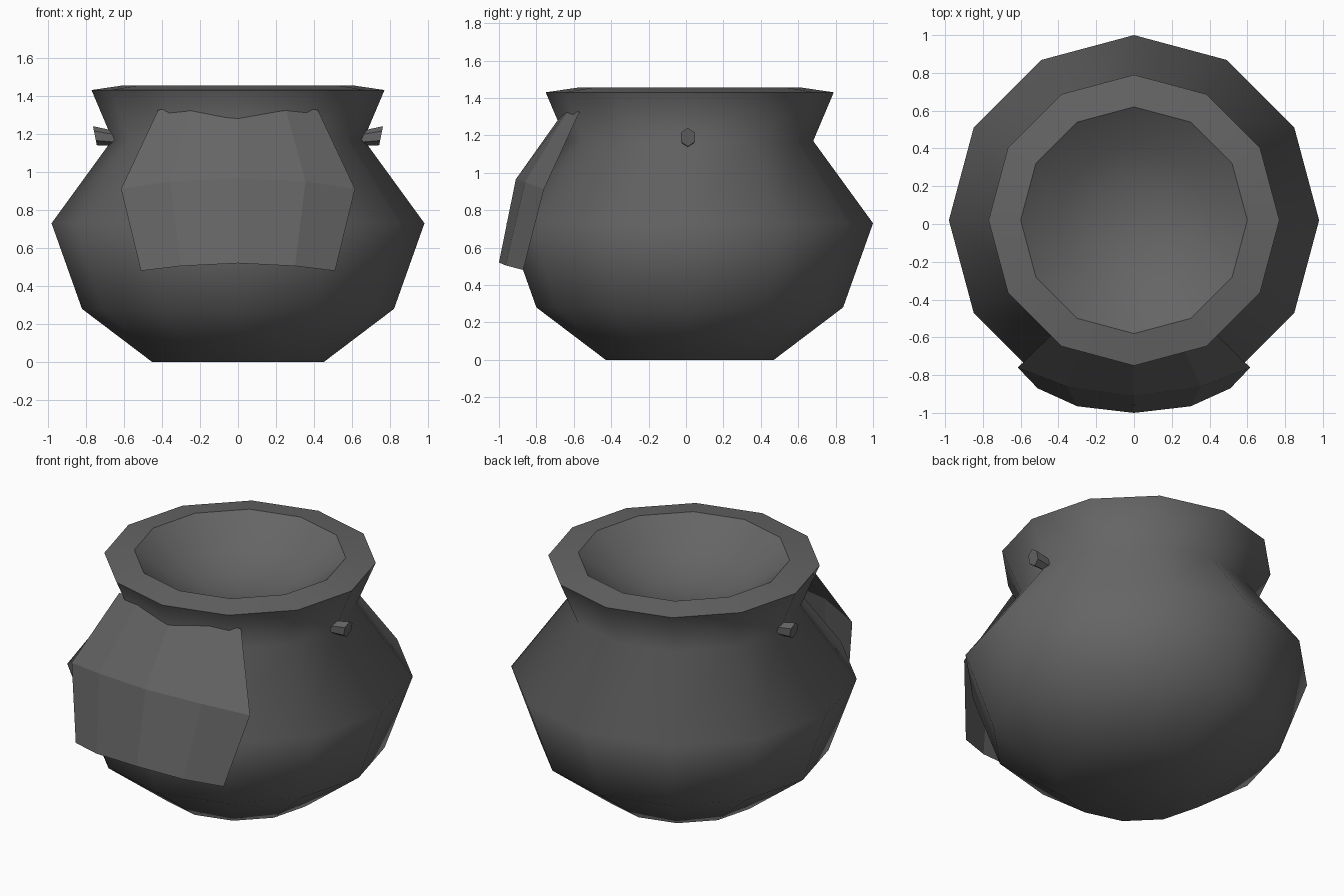
import bpy, bmesh, math

if "Cube" in bpy.data.objects:
    bpy.data.objects.remove(bpy.data.objects["Cube"])

iron = bpy.data.materials.new("dark iron grey")
iron.diffuse_color = (0.13, 0.13, 0.13, 1)
iron.use_nodes = True
iron.node_tree.nodes["Principled BSDF"].inputs["Base Color"].default_value = iron.diffuse_color

SIDES = 12
CENTRE_Y = 0.02


def make_object(name, bm, smooth=False):
    bmesh.ops.recalc_face_normals(bm, faces=bm.faces)
    for f in bm.faces:
        f.smooth = smooth
    mesh = bpy.data.meshes.new(name)
    bm.to_mesh(mesh)
    bm.free()
    mesh.materials.append(iron)
    obj = bpy.data.objects.new(name, mesh)
    bpy.context.collection.objects.link(obj)
    return obj


# Pot: twelve-sided lathe from base, over the rim, down into a shallow bowl
profile = [(0.45, 0), (0.82, 0.28), (0.98, 0.73), (0.66, 1.17), (0.77, 1.43),
           (0.60, 1.455), (0.40, 1.31), (0.20, 1.24)]
bm = bmesh.new()
rings = []
for r, z in profile:
    ring = []
    for i in range(SIDES):
        a = 2 * math.pi * i / SIDES
        ring.append(bm.verts.new((r * math.cos(a), CENTRE_Y + r * math.sin(a), z)))
    rings.append(ring)
for low, high in zip(rings, rings[1:]):
    for i in range(SIDES):
        j = (i + 1) % SIDES
        bm.faces.new((low[i], low[j], high[j], high[i]))
bm.faces.new(rings[0][::-1])
floor = bm.verts.new((0, CENTRE_Y, 1.22))
for i in range(SIDES):
    bm.faces.new((rings[-1][i], rings[-1][(i + 1) % SIDES], floor))
# Only the two rim edges stay crisp
for ring in (rings[4], rings[5]):
    for i in range(SIDES):
        bm.edges.get((ring[i], ring[(i + 1) % SIDES])).smooth = False
make_object("pot", bm, smooth=True)

# Front plate: curved faceted sheet, half columns mirrored across x
rows = [
    [(0, -1.0, 0.52), (0.30, -0.965, 0.505), (0.51, -0.87, 0.48)],
    [(0, -0.91, 0.965), (0.355, -0.86, 0.95), (0.615, -0.76, 0.91)],
    [(0, -0.63, 1.36), (0.245, -0.62, 1.35), (0.42, -0.57, 1.325)],
]
bm = bmesh.new()
grid = []
for row in rows:
    full = [(-x, y, z) for x, y, z in row[:0:-1]] + row
    grid.append([bm.verts.new(p) for p in full])
for low, high in zip(grid, grid[1:]):
    for i in range(4):
        bm.faces.new((low[i], low[i + 1], high[i + 1], high[i]))
make_object("front_plate", bm)

# Side pegs: small six-sided stubs poking out of the neck
for side, label in ((1, "right"), (-1, "left")):
    bm = bmesh.new()
    ends = []
    for x, z, radius, lean in ((0.60, 1.17, 0.035, 0), (0.752, 1.19, 0.05, 0.01)):
        ring = []
        for k in range(6):
            a = math.pi / 3 * k + math.pi / 2
            s = math.sin(a)
            ring.append(bm.verts.new((side * (x + lean * s),
                                      CENTRE_Y / 2 + 0.85 * radius * math.cos(a),
                                      z + radius * s)))
        ends.append(ring)
    for k in range(6):
        j = (k + 1) % 6
        bm.faces.new((ends[0][k], ends[0][j], ends[1][j], ends[1][k]))
    bm.faces.new(ends[0])
    bm.faces.new(ends[1])
    make_object("peg_" + label, bm)
